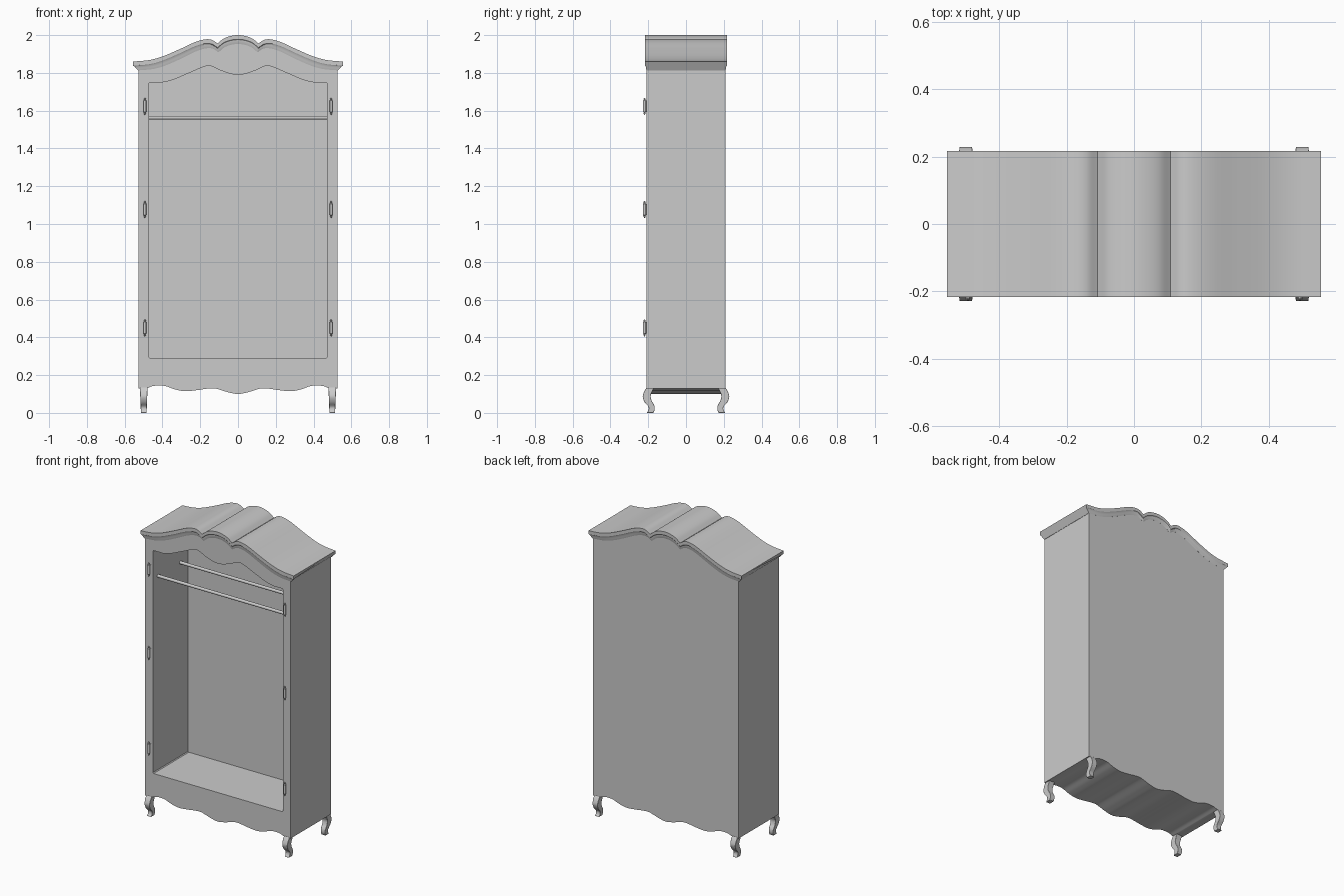
import bpy, bmesh, math
from mathutils import Vector

if "Cube" in bpy.data.objects:
    bpy.data.objects.remove(bpy.data.objects["Cube"])


def spline(pts, n=8):
    """Catmull-Rom curve through 2D points."""
    p = [Vector(q) for q in pts]
    p = [2 * p[0] - p[1]] + p + [2 * p[-1] - p[-2]]
    out = []
    for i in range(1, len(p) - 2):
        a, b, c, d = p[i - 1:i + 3]
        for k in range(n):
            t = k / n
            out.append(0.5 * (2 * b + (c - a) * t + (2 * a - 5 * b + 4 * c - d) * t * t
                              + (3 * b - a - 3 * c + d) * t ** 3))
    return [tuple(v) for v in out] + [tuple(pts[-1])]


def mirrored(half):
    """Left half ending at x = 0, completed to the right."""
    return half + [(-x, z) for x, z in reversed(half[:-1])]


def finish(name, bm):
    bmesh.ops.recalc_face_normals(bm, faces=bm.faces)
    me = bpy.data.meshes.new(name)
    bm.to_mesh(me)
    bm.free()
    ob = bpy.data.objects.new(name, me)
    bpy.context.collection.objects.link(ob)
    return ob


def smooth(ob, angle=30):
    bpy.ops.object.select_all(action='DESELECT')
    ob.select_set(True)
    bpy.context.view_layer.objects.active = ob
    bpy.ops.object.shade_smooth_by_angle(angle=math.radians(angle))


def loft(name, rings):
    """Closed solid through equal-length rings of 3D points."""
    bm = bmesh.new()
    vs = [[bm.verts.new(p) for p in r] for r in rings]
    n = len(vs[0])
    for a, b in zip(vs, vs[1:]):
        for i in range(n):
            bm.faces.new((a[i], a[(i + 1) % n], b[(i + 1) % n], b[i]))
    bm.faces.new(vs[0])
    bm.faces.new(vs[-1])
    return finish(name, bm)


def prism_y(name, pts, y0, y1):
    return loft(name, [[(x, y, z) for x, z in pts] for y in (y0, y1)])


# Shared crown curve: side arch, cusp, centre arch
side = spline([(-0.555, 1.86), (-0.47, 1.868), (-0.40, 1.887), (-0.31, 1.925), (-0.23, 1.962),
               (-0.177, 1.977), (-0.14, 1.975), (-0.108, 1.956)])
centre = spline(mirrored([(-0.108, 1.956), (-0.077, 1.981), (-0.04, 1.995), (0, 2.0)]))
crown = side + centre[1:-1] + [(-x, z) for x, z in reversed(side)]

# Carcass with scalloped bottom and curved top
apron = spline(mirrored([(-0.478, 0.132), (-0.45, 0.142), (-0.415, 0.145), (-0.38, 0.141),
                         (-0.336, 0.125), (-0.283, 0.115), (-0.22, 0.12), (-0.165, 0.128),
                         (-0.12, 0.129), (-0.055, 0.11), (0, 0.10)]))
W = 0.527
top = [(x * W / 0.555, z - 0.04) for x, z in reversed(crown)]
body = prism_y("carcass", [(-W, 0.13)] + apron + [(W, 0.13)] + top, -0.208, 0.208)

# Hollow interior with serpentine head
head = spline(mirrored([(-0.40, 1.75), (-0.345, 1.763), (-0.257, 1.80), (-0.16, 1.837),
                        (-0.09, 1.812), (-0.04, 1.795), (0, 1.79)]))
hole = [(-0.466, 0.29), (0.466, 0.29), (0.471, 0.295), (0.471, 1.745), (0.466, 1.75)] \
    + head[::-1] + [(-0.466, 1.75), (-0.471, 1.745), (-0.471, 0.295)]
cutter = prism_y("interior_cutter", hole, -0.3, 0.157)
cutter.hide_render = True
mod = body.modifiers.new("interior", 'BOOLEAN')
mod.object = cutter
mod.operation = 'DIFFERENCE'
mod.solver = 'EXACT'
bpy.context.view_layer.objects.active = body
bpy.ops.object.modifier_apply(modifier=mod.name)
bpy.data.objects.remove(cutter)
smooth(body)

# Cornice moulding: each crown point carries the same stepped section
section = [(0.0, 0.217, 0.555), (0.022, 0.217, 0.555), (0.027, 0.213, 0.547),
           (0.036, 0.212, 0.540), (0.047, 0.2085, 0.529)]
rings = []
for x, z in crown:
    front = [(x * e / 0.555, -w, z - d) for d, w, e in section]
    rings.append(front + [(px, -py, pz) for px, py, pz in reversed(front)])
smooth(loft("cornice", rings))

# Cabriole legs
outer = spline([(0.208, 0.135), (0.222, 0.112), (0.229, 0.085), (0.219, 0.057),
                (0.199, 0.033), (0.199, 0.014), (0.208, 0.0)], 5)
inner = spline([(0.173, 0.0), (0.166, 0.018), (0.168, 0.04), (0.182, 0.065),
                (0.187, 0.09), (0.178, 0.115), (0.168, 0.135)], 5)
for sy, row in ((-1, "front"), (1, "back")):
    for sx, col in ((-1, "left"), (1, "right")):
        leg = loft(f"{row}_{col}_leg",
                   [[(sx * 0.499 + s * (0.015 + 0.04 * min(z, 0.125)), sy * y, z)
                     for y, z in outer + inner] for s in (-1, 1)])
        bev = leg.modifiers.new("soft_edges", 'BEVEL')
        bev.width = 0.003
        bev.segments = 2
        bev.limit_method = 'ANGLE'
        bev.angle_limit = math.radians(50)
        smooth(leg, 40)

# Hanging rails
for y, name in ((-0.155, "front_rail"), (0.075, "back_rail")):
    bpy.ops.mesh.primitive_cylinder_add(vertices=24, radius=0.01, depth=0.95,
                                        location=(0, y, 1.563), rotation=(0, math.pi / 2, 0))
    bpy.context.object.name = name
    smooth(bpy.context.object)

# Hinges: turned barrel with pointed finials and a small leaf
barrel = [(0.001, -0.045), (0.005, -0.040), (0.004, -0.034), (0.0075, -0.030),
          (0.0075, 0.030), (0.004, 0.034), (0.005, 0.040), (0.001, 0.045)]
for sx, col in ((-1, "left"), (1, "right")):
    for i, z in enumerate((0.45, 1.077, 1.623)):
        x = sx * 0.493
        ob = loft(f"{col}_hinge_{i + 1}",
                  [[(x + r * math.cos(a * math.pi / 8), -0.2195 + r * math.sin(a * math.pi / 8), z + h)
                    for a in range(16)] for r, h in barrel])
        smooth(ob)
        bpy.ops.mesh.primitive_cube_add(size=1, location=(x - sx * 0.004, -0.2095, z))
        leaf = bpy.context.object
        leaf.name = f"{col}_hinge_leaf_{i + 1}"
        leaf.scale = (0.012, 0.006, 0.06)
